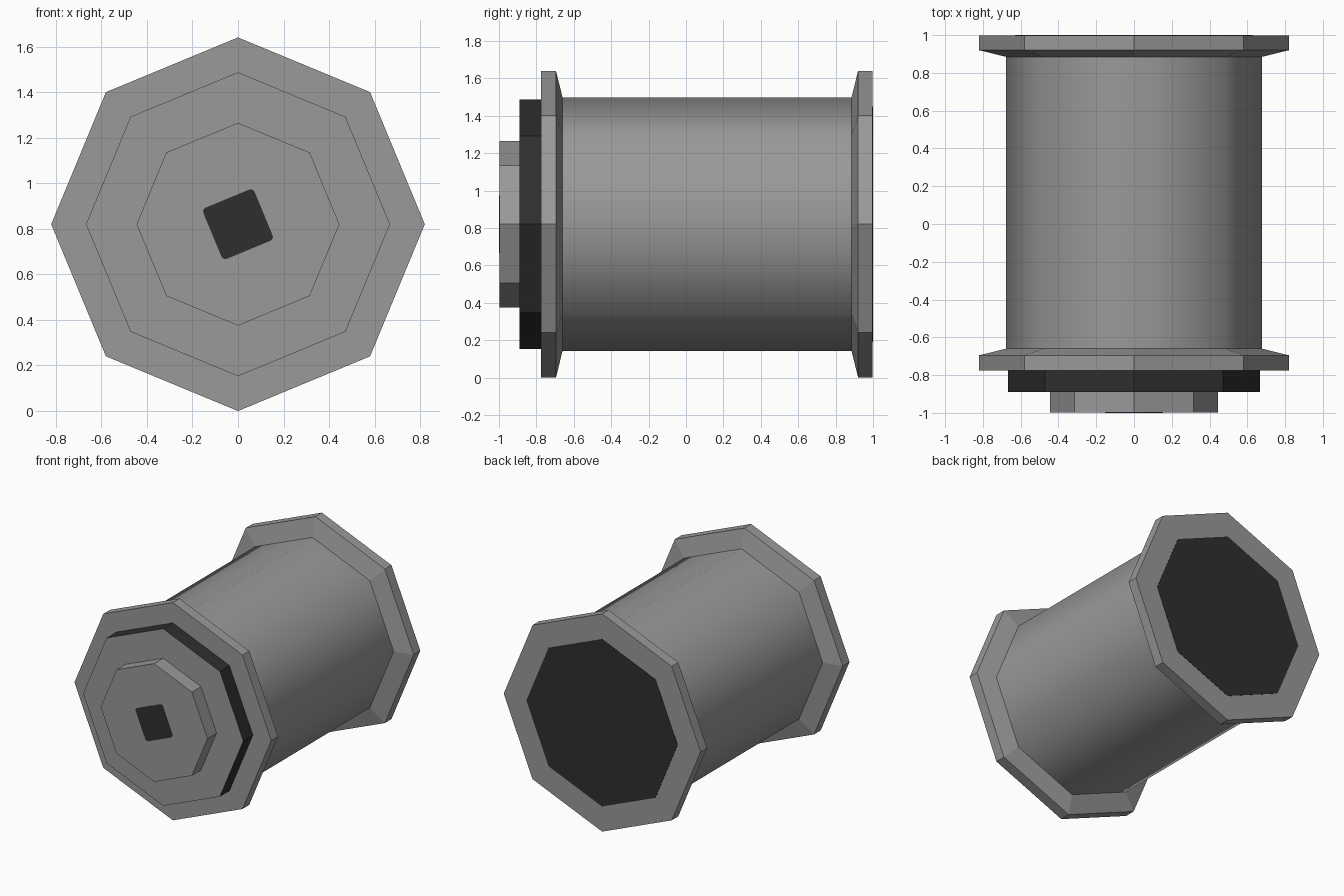
import bpy, bmesh, math

if "Cube" in bpy.data.objects:
    bpy.data.objects.remove(bpy.data.objects["Cube"])

CZ = 0.82  # height of the long axis


def material(name, r, g, b):
    m = bpy.data.materials.new(name)
    m.diffuse_color = (r, g, b, 1)
    m.use_nodes = True
    m.node_tree.nodes["Principled BSDF"].inputs["Base Color"].default_value = m.diffuse_color
    return m


GREY = material("mid grey", 0.32, 0.32, 0.32)
DARK = material("near black", 0.028, 0.028, 0.028)


def prism(name, profile, mats, sides=8, turn=0.0, caps=True, smooth=False):
    """Sweep (radius, y) points round the long axis with a few flat sides."""
    bm = bmesh.new()
    rings = []
    for r, y in profile:
        ring = []
        for i in range(sides):
            a = turn + 2 * math.pi * i / sides
            ring.append(bm.verts.new((r * math.cos(a), y, CZ + r * math.sin(a))))
        rings.append(ring)
    for a, b in zip(rings, rings[1:]):
        for i in range(sides):
            j = (i + 1) % sides
            bm.faces.new((a[i], a[j], b[j], b[i]))
    if caps:
        bm.faces.new(rings[0])
        bm.faces.new(rings[-1])
    bmesh.ops.recalc_face_normals(bm, faces=bm.faces)
    for f in bm.faces:
        f.smooth = smooth
        # second material goes on the face looking forward
        if len(mats) > 1 and f.normal.y < -0.9:
            f.material_index = 1
    me = bpy.data.meshes.new(name)
    bm.to_mesh(me)
    bm.free()
    for m in mats:
        me.materials.append(m)
    ob = bpy.data.objects.new(name, me)
    bpy.context.collection.objects.link(ob)
    return ob


# smooth-shaded eight-sided barrel between the flanges
prism("barrel", [(0.677, -0.70), (0.677, 0.93)], [GREY], caps=False, smooth=True)

# flanges with a bevelled inner side
prism("front_flange", [(0.82, -0.775), (0.82, -0.695), (0.677, -0.66)], [GREY])
prism("back_flange", [(0.677, 0.885), (0.82, 0.92), (0.82, 0.998)], [GREY])

# dark collar with a grey front, then the hub
prism("collar", [(0.667, -0.89), (0.667, -0.77)], [DARK, GREY])
prism("hub", [(0.445, -0.998), (0.445, -0.885)], [GREY])

# dark end plate at the back
prism("back_plate", [(0.63, 0.993), (0.63, 1.0)], [DARK])

# dark square socket with softened corners on the hub
socket = prism("square_socket", [(0.172, -1.0), (0.172, -0.994)], [DARK],
               sides=4, turn=math.radians(67.5))
bm = bmesh.new()
bm.from_mesh(socket.data)
corners = [e for e in bm.edges
           if abs(e.verts[0].co.y - e.verts[1].co.y) > 0.001]
bmesh.ops.bevel(bm, geom=corners, offset=0.018, segments=3, profile=0.5,
                affect='EDGES')
bm.to_mesh(socket.data)
bm.free()
